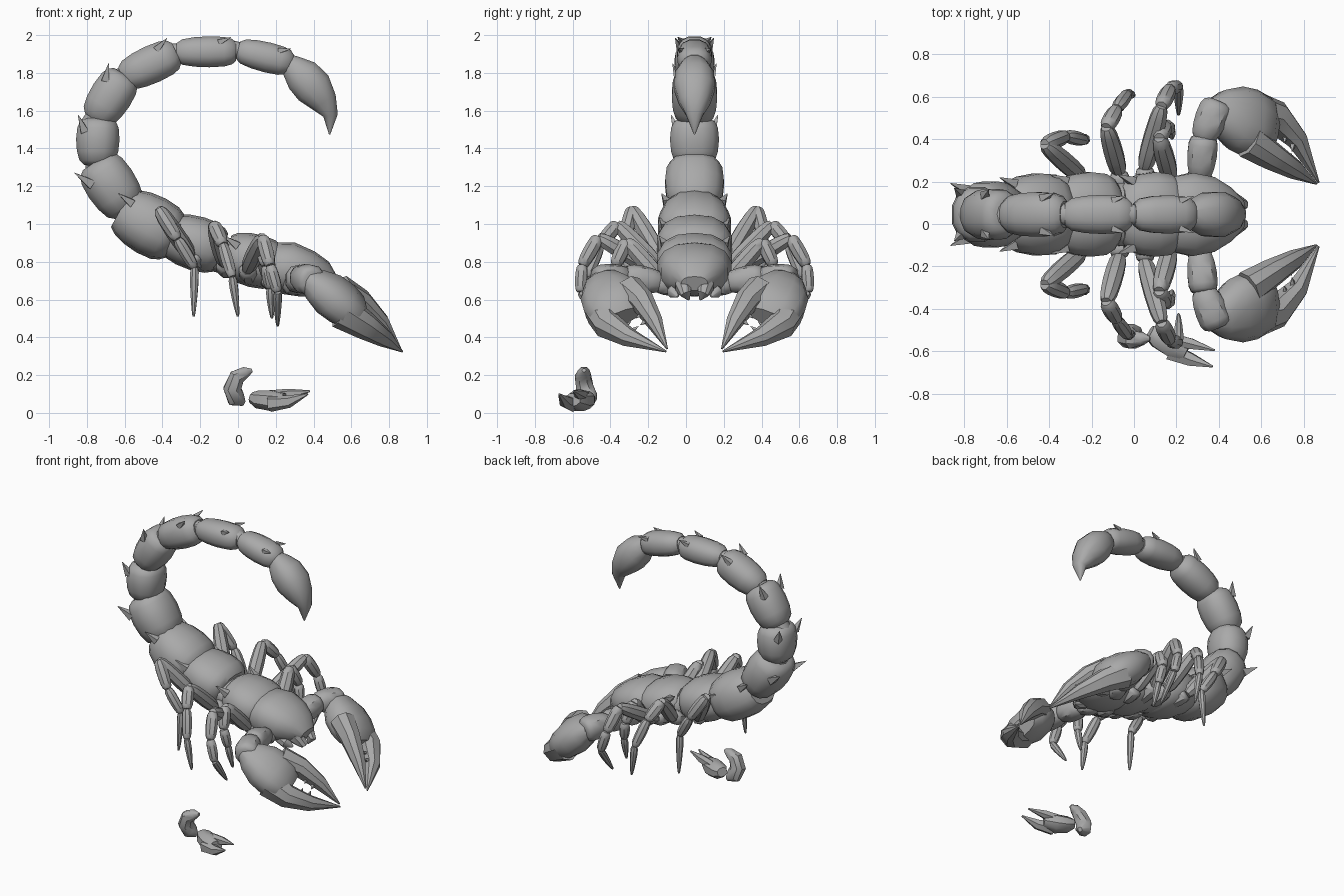
import bpy, bmesh, math
from mathutils import Vector as V

MID = 0.045          # y of the animal's centre line
Y = V((0, 1, 0))
shell = bpy.data.materials.new("shell grey")
shell.diffuse_color = (0.4, 0.4, 0.4, 1)


def loft(bm, pts, radii, side=Y, n=10, power=0.85):
    """Skin rings along a path; radii are numbers or (side, up) pairs."""
    pts = [V(p) for p in pts]
    rings = []
    for i, p in enumerate(pts):
        t = (pts[min(i + 1, len(pts) - 1)] - pts[max(i - 1, 0)]).normalized()
        s = (side - t * side.dot(t)).normalized()
        u = t.cross(s)
        r = radii[i]
        rs, ru = r if isinstance(r, tuple) else (r, r)
        ring = []
        for k in range(n):
            a = 2 * math.pi * (k + 0.5) / n
            c, d = math.cos(a), math.sin(a)
            c = math.copysign(abs(c) ** power, c)
            d = math.copysign(abs(d) ** power, d)
            ring.append(bm.verts.new(p + s * c * rs + u * d * ru))
        rings.append(ring)
    for a, b in zip(rings, rings[1:]):
        for k in range(n):
            m = (k + 1) % n
            bm.faces.new((a[k], a[m], b[m], b[k]))
    bm.faces.new(rings[0][::-1])
    bm.faces.new(rings[-1])


def barrel(bm, a, b, ra, rb, side=Y, n=10, power=0.85, end=0.6):
    """Bulging segment from a to b."""
    a, b = V(a), V(b)
    ra = ra if isinstance(ra, tuple) else (ra, ra)
    rb = rb if isinstance(rb, tuple) else (rb, rb)
    ts = (0, 0.1, 0.3, 0.55, 0.8, 0.93, 1)
    ks = (end, 0.85, 0.98, 1.03, 0.98, 0.85, end)
    loft(bm, [a.lerp(b, t) for t in ts],
         [tuple((x + (y - x) * t) * k for x, y in zip(ra, rb)) for t, k in zip(ts, ks)],
         side, n, power)


def spike(bm, base, tip, r):
    side = Y if abs((V(tip) - V(base)).normalized().y) < 0.9 else V((1, 0, 0))
    loft(bm, [base, tip], [r, 0.002], side, 4, 1)


def finish(bm, name, mirror=False, y=MID):
    bmesh.ops.recalc_face_normals(bm, faces=bm.faces)
    for f in bm.faces:
        f.smooth = True
    for e in bm.edges:
        e.smooth = len(e.link_faces) == 2 and e.calc_face_angle(0) < math.radians(40)
    me = bpy.data.meshes.new(name)
    bm.to_mesh(me)
    bm.free()
    me.materials.append(shell)
    ob = bpy.data.objects.new(name, me)
    ob.location.y = y
    bpy.context.collection.objects.link(ob)
    if mirror:
        m = ob.modifiers.new("mirror", 'MIRROR')
        m.use_axis = (False, True, False)
        m.use_mirror_merge = False


# Body plates, rear to front
body = [((-0.62, 0, 1.08), (-0.33, 0, 0.92), (0.18, 0.155), (0.2, 0.16)),
        ((-0.38, 0, 0.945), (-0.08, 0, 0.855), (0.195, 0.14), (0.2, 0.14)),
        ((-0.06, 0, 0.845), (0.22, 0, 0.77), (0.195, 0.14), (0.2, 0.135))]
for i, (a, b, ra, rb) in enumerate(body):
    bm = bmesh.new()
    barrel(bm, a, b, ra, rb, n=14, end=0.7)
    for s in (-1, 1):      # pointed rear corners
        p = V(a).lerp(V(b), 0.2) + V((0, s * ra[0] * 0.8, ra[1] * 0.4))
        spike(bm, p, p + V((-0.07, s * 0.03, 0.05)), 0.03)
    finish(bm, f"body_plate_{i + 1}")

# Head
bm = bmesh.new()
loft(bm, [(0.14, 0, 0.79), (0.18, 0, 0.78), (0.27, 0, 0.765), (0.37, 0, 0.735),
          (0.45, 0, 0.71), (0.51, 0, 0.685)],
     [(0.14, 0.09), (0.18, 0.125), (0.2, 0.14), (0.18, 0.125), (0.13, 0.095), (0.07, 0.04)], n=14)
finish(bm, "head")

# Belly core joining the plates
bm = bmesh.new()
barrel(bm, (-0.5, 0, 0.95), (0.42, 0, 0.69), (0.15, 0.1), (0.15, 0.09), n=12)
finish(bm, "belly")

# Mouthparts
bm = bmesh.new()
loft(bm, [(0.4, 0.06, 0.69), (0.47, 0.06, 0.67), (0.51, 0.045, 0.63), (0.49, 0.03, 0.6)],
     [0.04, 0.045, 0.03, 0.006], n=8)
loft(bm, [(0.36, 0.1, 0.66), (0.42, 0.11, 0.64), (0.46, 0.09, 0.615)], [0.035, 0.035, 0.006], n=8)
finish(bm, "mouthparts", True)

# Tail segments: start, end, (half width, half height)
tail = [((-0.58, 1.07), (-0.755, 1.33), (0.155, 0.135)),
        ((-0.745, 1.31), (-0.74, 1.56), (0.13, 0.115)),
        ((-0.755, 1.55), (-0.6, 1.79), (0.12, 0.112)),
        ((-0.61, 1.775), (-0.325, 1.905), (0.105, 0.1)),
        ((-0.325, 1.91), (-0.01, 1.913), (0.092, 0.082)),
        ((0.0, 1.92), (0.285, 1.85), (0.09, 0.08))]
for i, (a, b, r) in enumerate(tail):
    a, b = V((a[0], 0, a[1])), V((b[0], 0, b[1]))
    t = (b - a).normalized()
    out = t.cross(Y)
    bm = bmesh.new()
    barrel(bm, a, b, r, r, n=12)
    loft(bm, [a - t * 0.05, a + t * 0.05], [(r[0] * 0.55, r[1] * 0.55)] * 2)
    k = r[1] / 0.115
    for s in (-1, 1):      # thorns on the outer far corners
        p = a.lerp(b, 0.72) + Y * s * r[0] * 0.72 + out * r[1] * 0.62
        spike(bm, p, p + (t * 0.085 + out * 0.035 + Y * s * 0.03) * k, 0.03 * k)
    finish(bm, f"tail_segment_{i + 1}")

# Stinger
bm = bmesh.new()
loft(bm, [(0.25, 0, 1.865), (0.29, 0, 1.83), (0.34, 0, 1.785), (0.4, 0, 1.72),
          (0.455, 0, 1.645), (0.49, 0, 1.575), (0.485, 0, 1.475)],
     [0.045, (0.08, 0.07), (0.105, 0.1), (0.11, 0.105), (0.085, 0.075), (0.045, 0.04), 0.004], n=12)
finish(bm, "stinger")

# Walking legs, rear to front: joints from under the body to the foot
legs = [[(-0.2, 0.06, 0.8), (-0.25, 0.18, 0.83), (-0.42, 0.33, 1.08), (-0.32, 0.37, 0.92),
         (-0.23, 0.35, 0.77), (-0.235, 0.37, 0.51)],
        [(-0.06, 0.06, 0.75), (-0.07, 0.2, 0.79), (-0.13, 0.41, 1.0), (-0.08, 0.5, 0.89),
         (-0.03, 0.57, 0.72), (0.0, 0.56, 0.51)],
        [(0.06, 0.06, 0.72), (0.05, 0.22, 0.76), (0.13, 0.51, 0.93), (0.17, 0.595, 0.78),
         (0.21, 0.605, 0.64), (0.21, 0.47, 0.46)],
        [(0.17, 0.06, 0.69), (0.17, 0.18, 0.71), (0.12, 0.36, 0.91), (0.15, 0.42, 0.78),
         (0.17, 0.4, 0.66), (0.18, 0.36, 0.5)]]
rad = (0.052, 0.05, 0.042, 0.036, 0.03, 0.01)
for i, joints in enumerate(legs):
    bm = bmesh.new()
    for j in range(5):
        barrel(bm, joints[j], joints[j + 1], rad[j], rad[j + 1], V((1, 0.1, 0.05)), 8, 1)
    finish(bm, f"legs_{i + 1}", True)

# Claw arms
bm = bmesh.new()
X = V((1, 0, 0))
barrel(bm, (0.28, 0.08, 0.67), (0.32, 0.2, 0.7), 0.06, 0.065, X)
barrel(bm, (0.31, 0.17, 0.69), (0.33, 0.37, 0.72), 0.065, 0.075, X)
barrel(bm, (0.32, 0.35, 0.72), (0.4, 0.53, 0.7), 0.07, 0.085, X)
finish(bm, "claw_arms", True)

# Claws: palm, two fingers and teeth
bm = bmesh.new()
spread = V((0.29, 0.82, -0.49))
loft(bm, [(0.36, 0.49, 0.715), (0.41, 0.48, 0.68), (0.48, 0.455, 0.63), (0.55, 0.43, 0.58),
          (0.61, 0.41, 0.535), (0.65, 0.39, 0.5)],
     [(0.06, 0.05), (0.11, 0.085), (0.155, 0.11), (0.165, 0.11), (0.15, 0.095), (0.11, 0.05)],
     spread, 12)
outer = [(0.55, 0.49, 0.54), (0.67, 0.46, 0.465), (0.77, 0.35, 0.4), (0.87, 0.15, 0.325)]
inner = [(0.54, 0.345, 0.65), (0.65, 0.275, 0.59), (0.76, 0.21, 0.48), (0.86, 0.145, 0.34)]
loft(bm, outer, [0.095, 0.075, 0.05, 0.005], spread, 8)
loft(bm, inner, [0.08, 0.065, 0.045, 0.005], spread, 8)
for f in (0.1, 0.45):
    a = V(outer[1]).lerp(V(outer[2]), f + 0.4)
    b = V(inner[1]).lerp(V(inner[2]), f + 0.3)
    d = (b - a).normalized()
    spike(bm, a + d * 0.03, a + d * 0.085, 0.022)
    spike(bm, b - d * 0.03, b - d * 0.075, 0.022)
finish(bm, "claws", True)

# Loose limb fragment lying on the ground
bm = bmesh.new()
loft(bm, [(0.075, -0.54, 0.225), (0.04, -0.54, 0.215), (-0.005, -0.545, 0.19), (-0.03, -0.535, 0.13),
          (-0.01, -0.515, 0.075), (0.03, -0.5, 0.05)],
     [0.01, 0.032, 0.045, 0.05, 0.05, 0.015], Y, 8)
finish(bm, "loose_joint", y=0)
bm = bmesh.new()
loft(bm, [(0.075, -0.51, 0.08), (0.11, -0.53, 0.07), (0.18, -0.565, 0.065), (0.25, -0.6, 0.07)],
     [(0.035, 0.03), (0.055, 0.05), (0.065, 0.058), (0.045, 0.035)], Y, 8)
loft(bm, [(0.17, -0.54, 0.09), (0.27, -0.565, 0.1), (0.38, -0.595, 0.115)], [0.03, 0.028, 0.005], Y, 6)
loft(bm, [(0.17, -0.6, 0.05), (0.27, -0.64, 0.06), (0.37, -0.672, 0.1)], [0.045, 0.033, 0.005], Y, 6)
finish(bm, "loose_pincer", y=0)
